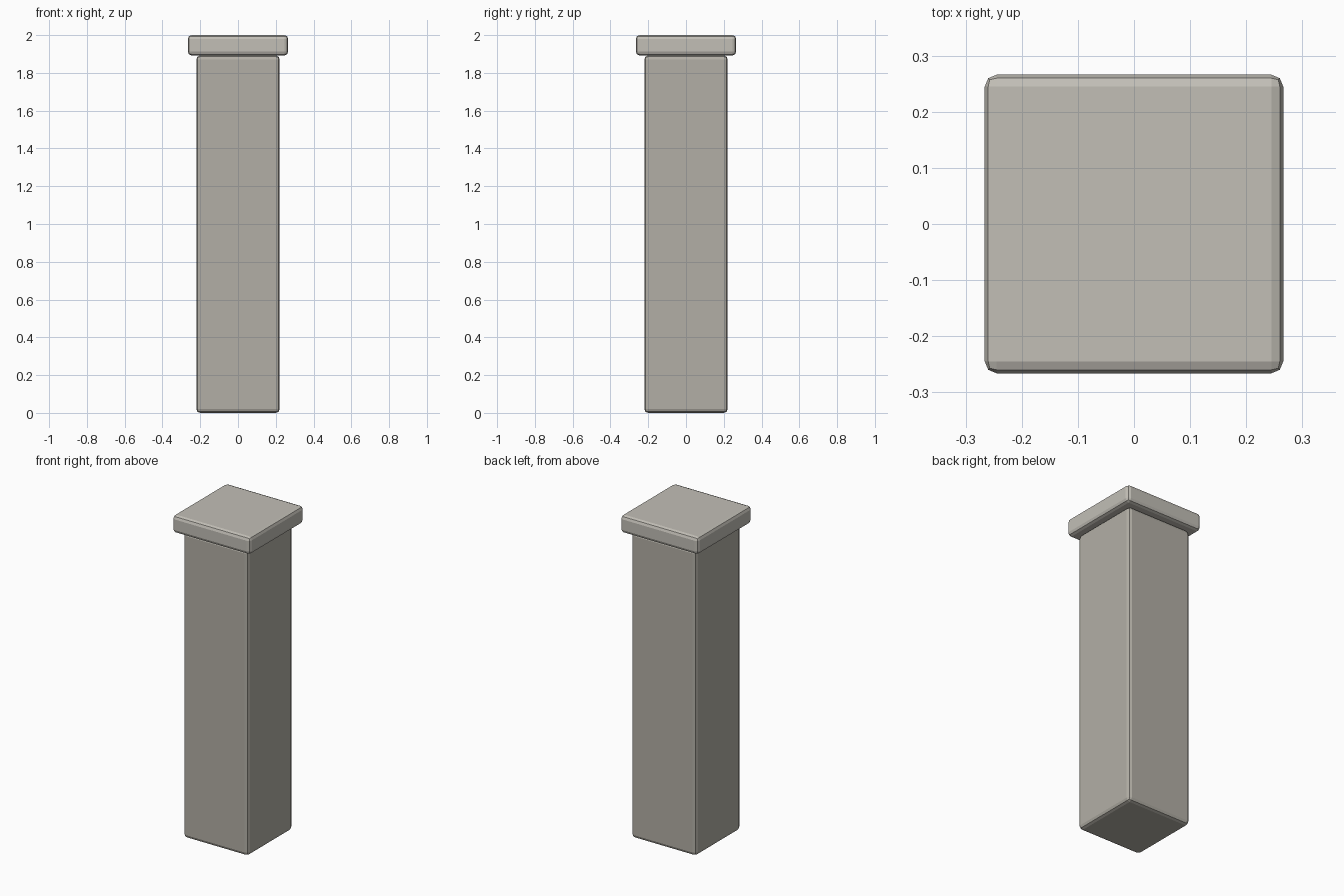
import bpy

if "Cube" in bpy.data.objects:
    bpy.data.objects.remove(bpy.data.objects["Cube"])


def rounded_block(name, width, z0, z1, bevel, color):
    """Square block between two heights with two-segment rounded edges."""
    bpy.ops.mesh.primitive_cube_add(size=1, location=(0, 0, (z0 + z1) / 2))
    ob = bpy.context.object
    ob.name = name
    ob.scale = (width, width, z1 - z0)
    bpy.ops.object.transform_apply(location=False, rotation=False, scale=True)
    mod = ob.modifiers.new("rounded_edges", 'BEVEL')
    mod.width = bevel
    mod.segments = 2
    mod.limit_method = 'ANGLE'
    mat = bpy.data.materials.new(name + "_stone")
    mat.diffuse_color = (*color, 1)
    mat.use_nodes = True
    mat.node_tree.nodes["Principled BSDF"].inputs["Base Color"].default_value = mat.diffuse_color
    ob.data.materials.append(mat)
    return ob


# Tall square shaft in darker stone
rounded_block("pillar_shaft", 0.442, 0.0, 1.892, 0.021, (0.45, 0.43, 0.38))

# Overhanging cap slab in lighter stone
rounded_block("pillar_cap", 0.532, 1.892, 2.0, 0.021, (0.54, 0.52, 0.47))
